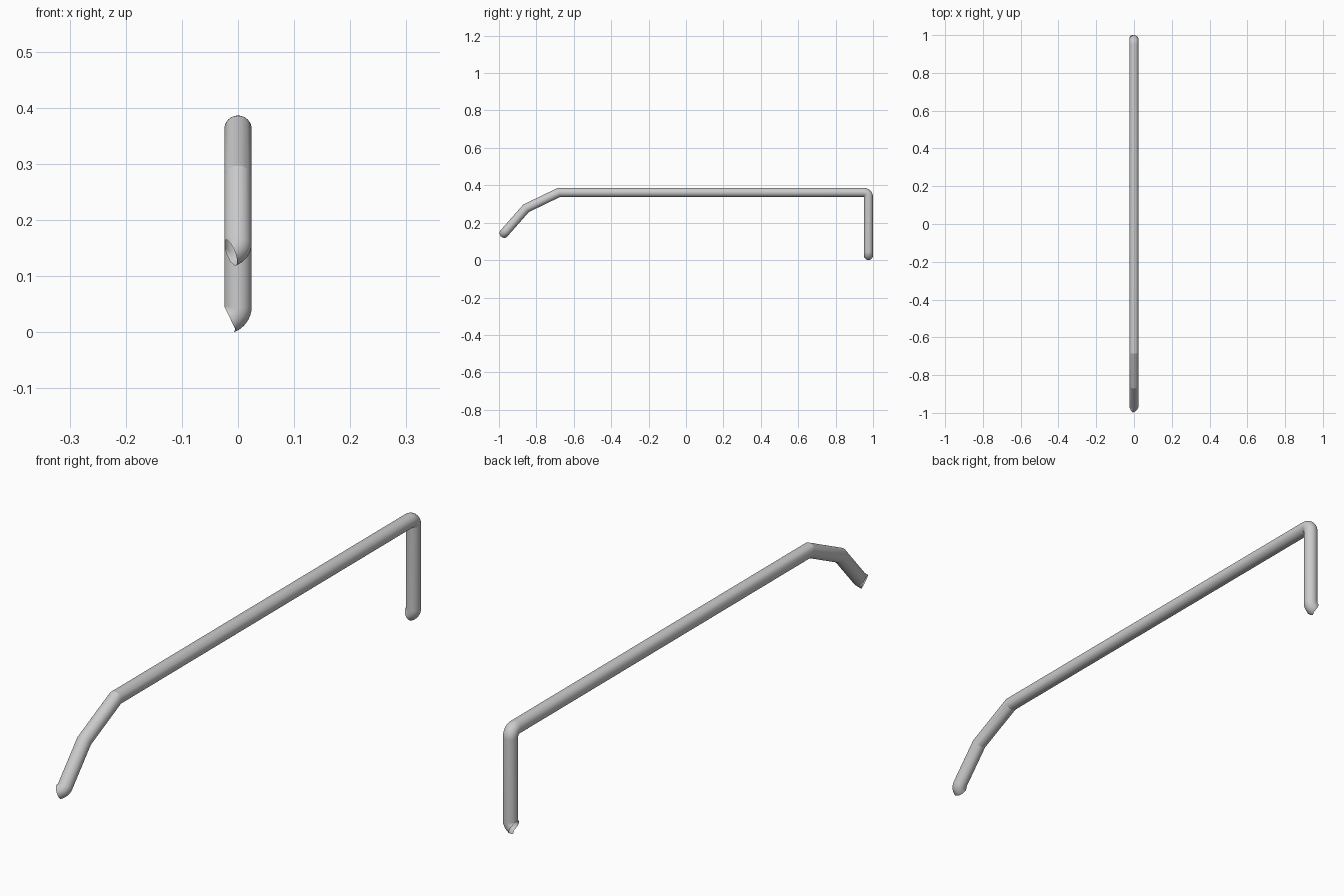
import bpy, bmesh
from math import sin, cos, pi, radians
from mathutils import Vector

if "Cube" in bpy.data.objects:
    bpy.data.objects.remove(bpy.data.objects["Cube"])

R, SIDES = 0.0245, 32
X = Vector((1, 0, 0))
bm = bmesh.new()
rings = []


def ring(c, u, v, dent=None):
    pts = []
    for i in range(SIDES):
        a = 2 * pi * i / SIDES
        p = c + R * (cos(a) * u + sin(a) * v)
        if dent:
            p += dent * abs(sin(a))
        pts.append(bm.verts.new(p))
    rings.append(pts)


def side(t):
    return Vector((0, -t.z, t.y))


def turned_end(c, t, v, angle, dent, start):
    # short elbow turning towards -x about the inner edge of the tube
    order = list(range(9))
    for k in (reversed(order) if start else order):
        th = radians(angle) * k / 8
        u = X * cos(th) + t * sin(th)
        d = (X * sin(th) - t * cos(th)) * dent if k == 8 else None
        ring(c - X * R + u * R, u, v, d)


def mitre(p, a, b):
    # ring on the bisecting plane of a corner
    t = (a + b).normalized()
    ring(p, X, side(t) / t.dot(a))


# Sloping front arm
tip = Vector((0, -0.960, 0.158))
knee = Vector((0, -0.855, 0.277))
top = Vector((0, -0.68, 0.3615))
d1 = (knee - tip).normalized()
d2 = (top - knee).normalized()
d3 = Vector((0, 1, 0))
turned_end(tip, -d1, side(d1), 62, 0.0, True)
mitre(knee, d1, d2)
mitre(top, d2, d3)

# Long rail and tight rear bend
for k in range(11):
    a = pi / 2 * k / 10
    t = Vector((0, cos(a), -sin(a)))
    n = side(t)
    ring(Vector((0, 0.9505, 0.337)) + n * (R + 0.0003), X, n)

# Rear leg
down = Vector((0, 0, -1))
turned_end(Vector((0, 0.9753, 0.046)), down, side(down), 73, 0.012, False)

for a, b in zip(rings, rings[1:]):
    for i in range(SIDES):
        j = (i + 1) % SIDES
        bm.faces.new((a[i], a[j], b[j], b[i]))
bmesh.ops.recalc_face_normals(bm, faces=bm.faces)
mesh = bpy.data.meshes.new("handrail")
bm.to_mesh(mesh)
bm.free()
rail = bpy.data.objects.new("handrail", mesh)
bpy.context.collection.objects.link(rail)
bpy.context.view_layer.objects.active = rail
rail.select_set(True)
bpy.ops.object.shade_smooth_by_angle(angle=radians(15))
